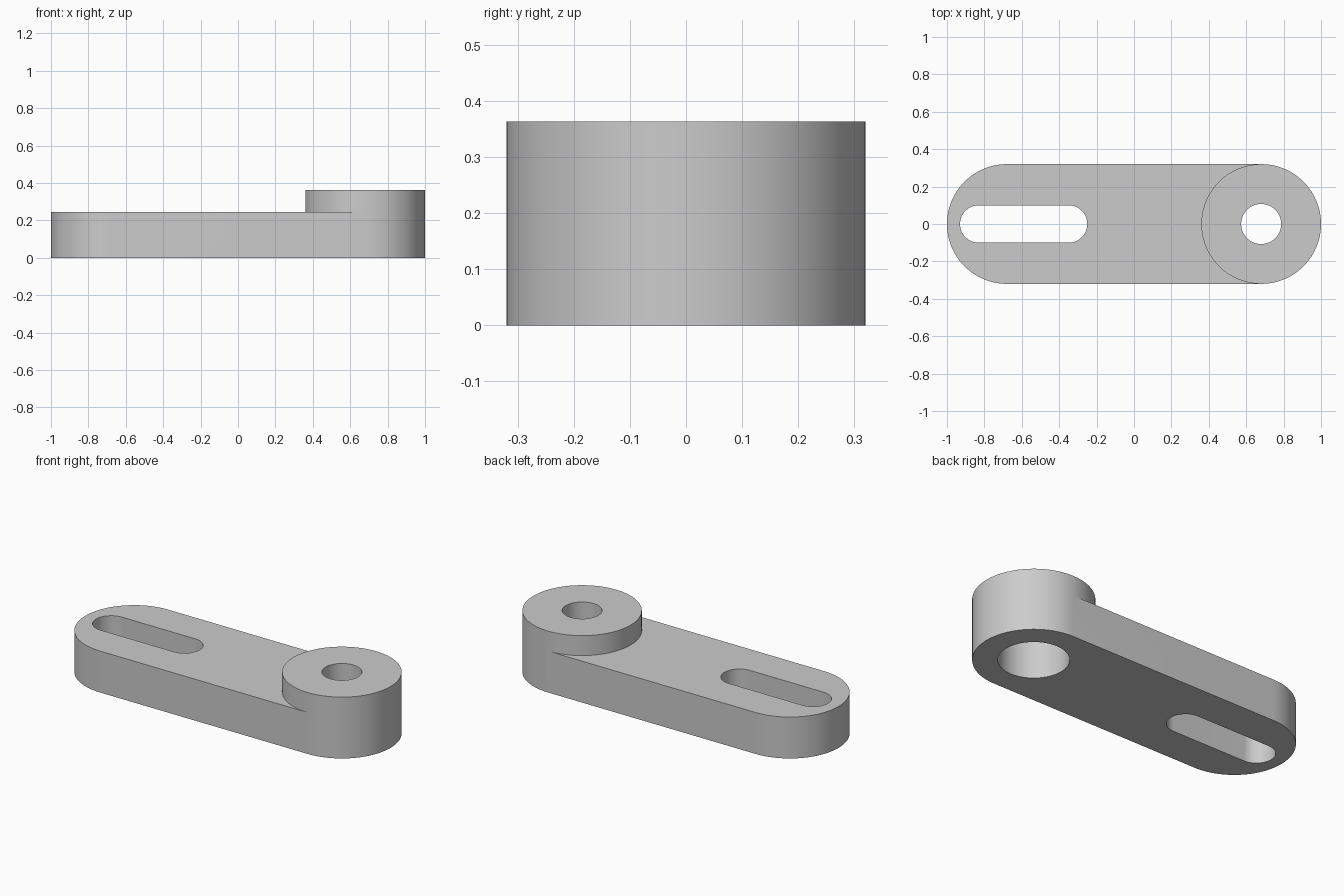
import bpy
import bmesh
from math import pi, cos, sin, radians

if "Cube" in bpy.data.objects:
    bpy.data.objects.remove(bpy.data.objects["Cube"], do_unlink=True)

SEGMENTS = 96
ARM_TOP, BOSS_TOP = 0.245, 0.363
END_X, END_R = 0.68, 0.32

grey = bpy.data.materials.new("plain grey")
grey.use_nodes = True
colour = (0.6, 0.6, 0.6, 1)
grey.diffuse_color = colour
grey.node_tree.nodes["Principled BSDF"].inputs["Base Color"].default_value = colour


def arc(x, r, start, end, steps):
    angles = [start + (end - start) * i / steps for i in range(steps + 1)]
    return [(x + r * cos(a), r * sin(a)) for a in angles]


def stadium(x0, x1, r):
    half = SEGMENTS // 2
    return arc(x1, r, -pi / 2, pi / 2, half) + arc(x0, r, pi / 2, 3 * pi / 2, half)


def circle(x, r):
    return arc(x, r, -pi / 2, 3 * pi / 2, SEGMENTS)[:-1]


def prism(name, outline, z0, z1):
    bm = bmesh.new()
    base = bm.faces.new([bm.verts.new((x, y, z0)) for x, y in outline])
    top = bmesh.ops.extrude_face_region(bm, geom=[base])["geom"]
    verts = [v for v in top if isinstance(v, bmesh.types.BMVert)]
    bmesh.ops.translate(bm, verts=verts, vec=(0, 0, z1 - z0))
    bmesh.ops.recalc_face_normals(bm, faces=bm.faces)
    mesh = bpy.data.meshes.new(name)
    bm.to_mesh(mesh)
    bm.free()
    obj = bpy.data.objects.new(name, mesh)
    bpy.context.collection.objects.link(obj)
    mesh.materials.append(grey)
    return obj


def combine(target, other, operation):
    other.hide_render = True
    mod = target.modifiers.new(operation.lower(), "BOOLEAN")
    mod.operation, mod.object, mod.solver = operation, other, "EXACT"
    bpy.ops.object.select_all(action="DESELECT")
    bpy.context.view_layer.objects.active = target
    target.select_set(True)
    bpy.ops.object.modifier_apply(modifier=mod.name)
    bpy.data.objects.remove(other, do_unlink=True)


# Round-ended arm with a long slot and a wide bore open underneath
arm = prism("slotted_arm", stadium(-END_X, END_X, END_R), 0, ARM_TOP)
combine(arm, prism("slot_cutter", stadium(-0.83, -0.35, 0.1), -0.1, 0.5), "DIFFERENCE")
combine(arm, prism("wide_bore_cutter", circle(END_X, 0.187), -0.1, 0.5), "DIFFERENCE")

# Raised boss with a narrower through hole, fused to the arm
boss = prism("raised_boss", circle(END_X, END_R), ARM_TOP, BOSS_TOP)
combine(boss, prism("hole_cutter", circle(END_X, 0.107), 0.1, 0.5), "DIFFERENCE")
combine(arm, boss, "UNION")

bpy.ops.object.shade_smooth_by_angle(angle=radians(30))
